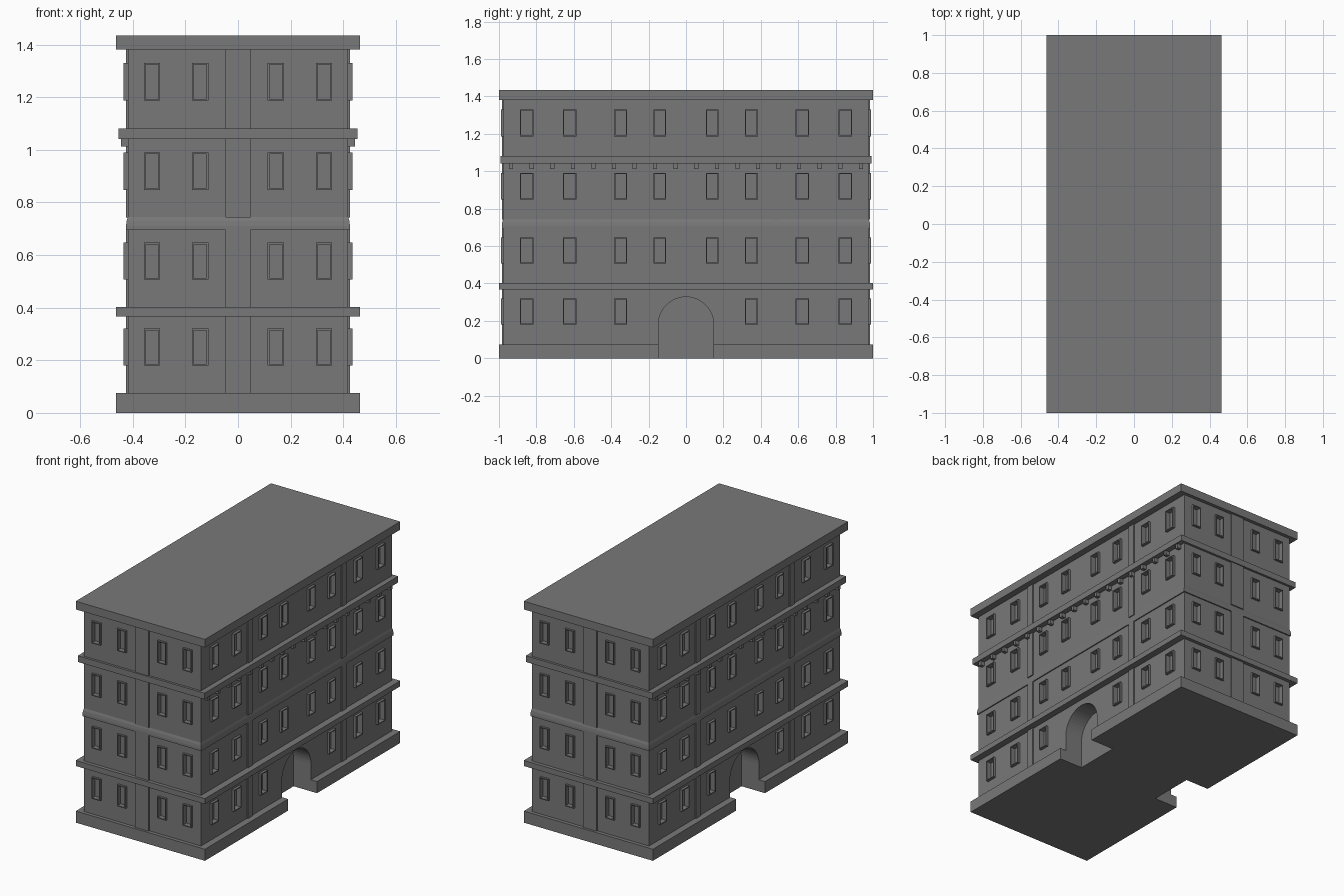
import bpy, bmesh, math

if "Cube" in bpy.data.objects:
    bpy.data.objects.remove(bpy.data.objects["Cube"])

WX, WY = 0.419, 0.977          # wall half sizes
PX, PY = 0.426, 0.985          # pilaster faces
FX, FY = 0.435, 0.99           # window frame faces
FLOORS = [(0.075, 0.367), (0.403, 0.71), (0.743, 1.042), (1.078, 1.386)]
WINDOW_Z = [(0.18, 0.32), (0.507, 0.647), (0.848, 0.99), (1.187, 1.33)]

# Dark grey finish for the whole building
stone = bpy.data.materials.new("dark_stone")
stone.diffuse_color = (0.19, 0.19, 0.19, 1)
stone.use_nodes = True
stone.node_tree.nodes["Principled BSDF"].inputs["Base Color"].default_value = stone.diffuse_color


def finish(name, bm):
    bmesh.ops.recalc_face_normals(bm, faces=bm.faces[:])
    me = bpy.data.meshes.new(name)
    bm.to_mesh(me)
    bm.free()
    me.materials.append(stone)
    ob = bpy.data.objects.new(name, me)
    bpy.context.collection.objects.link(ob)
    return ob


def loft(bm, rings):
    loops = [[bm.verts.new(p) for p in r] for r in rings]
    n = len(loops[0])
    for a, b in zip(loops, loops[1:]):
        for i in range(n):
            j = (i + 1) % n
            bm.faces.new((a[i], a[j], b[j], b[i]))
    return loops


def capped(bm, rings):
    loops = loft(bm, rings)
    bm.faces.new(loops[0][::-1])
    bm.faces.new(loops[-1])


def rect(x, y, z):
    return [(-x, -y, z), (x, -y, z), (x, y, z), (-x, y, z)]


def slab(name, levels):
    bm = bmesh.new()
    capped(bm, [rect(*l) for l in levels])
    return finish(name, bm)


def facade_rect(axis, s, d, u, hw, z0, z1):
    """Rectangle on a facade: axis 0 = side walls (x), 1 = front/back (y)."""
    pts = [(u - hw, z0), (u + hw, z0), (u + hw, z1), (u - hw, z1)]
    return [(s * d, a, z) if axis == 0 else (a, s * d, z) for a, z in pts]


def block(bm, axis, s, d0, d1, u, hw, z0, z1):
    capped(bm, [facade_rect(axis, s, d, u, hw, z0, z1) for d in (d0, d1)])


def cut(ob, cutter):
    m = ob.modifiers.new("cut", 'BOOLEAN')
    m.operation = 'DIFFERENCE'
    m.solver = 'EXACT'
    m.object = cutter
    cutter.hide_render = True
    cutter.hide_set(True)


# Main masses and horizontal mouldings
base = slab("base_plinth", [(0.463, 1.0, 0), (0.463, 1.0, 0.075)])
walls = slab("walls", [(WX, WY, 0.06), (WX, WY, 1.40)])
slab("lower_cornice", [(0.463, 1.0, 0.367), (0.463, 1.0, 0.403)])
slab("middle_band", [(PX, PY, 0.695), (PX, PY, 0.71), (0.423, 0.982, 0.73),
                     (WX, WY, 0.745)])
slab("upper_cornice", [(0.454, 0.992, 1.041), (0.454, 0.992, 1.081)])
slab("roof_slab", [(0.463, 1.0, 1.382), (0.463, 1.0, 1.435)])

# Windows: raised frames, and pockets in the wall
frames, pockets = bmesh.new(), bmesh.new()
for axis, wall, face, centres in ((0, WX, FX, (0.14, 0.35, 0.622, 0.851)),
                                  (1, WY, FY, (0.144, 0.327))):
    for s in (-1, 1):
        for c in centres:
            hw = 0.031 if axis == 1 else (0.036 if c > 0.5 else 0.034)
            for side in (-1, 1):
                for floor, (z0, z1) in enumerate(WINDOW_Z):
                    if axis == 0 and floor == 0 and c < 0.2:
                        continue
                    u, t = c * side, 0.006
                    outer = (u, hw, z0, z1)
                    inner = (u, hw - t, z0 + t, z1 - t)
                    loft(frames, [facade_rect(axis, s, d, *r) for d, r in (
                        (wall - 0.002, outer), (face, outer),
                        (face, inner), (wall - 0.002, inner))])
                    block(pockets, axis, s, wall - 0.017, wall + 0.02, *inner)
finish("window_frames", frames)
cut(walls, finish("window_cutter", pockets))

# Pilasters on every storey
bm = bmesh.new()
for z0, z1 in FLOORS:
    for s in (-1, 1):
        block(bm, 1, s, WY - 0.005, PY, 0, 0.048, z0, z1)
        for u in (-0.48, 0.48):
            block(bm, 0, s, WX - 0.005, PX, u, 0.025, z0, z1)
finish("pilasters", bm)

# Small brackets under the upper cornice on the long sides
bm = bmesh.new()
for s in (-1, 1):
    for i in range(18):
        block(bm, 0, s, WX - 0.005, 0.445, -0.935 + i * 0.11, 0.011, 1.013, 1.045)
finish("cornice_brackets", bm)

# Arched entrance niches through plinth and wall on both long sides
bm = bmesh.new()
arch = [(0.148, -0.05)] + [(0.148 * math.cos(math.pi * i / 24),
                            0.18 + 0.148 * math.sin(math.pi * i / 24))
                           for i in range(25)] + [(-0.148, -0.05)]
for s in (-1, 1):
    capped(bm, [[(s * x, y, z) for y, z in arch] for x in (0.295, 0.6)])
arch_cutter = finish("arch_cutter", bm)
cut(base, arch_cutter)
cut(walls, arch_cutter)
